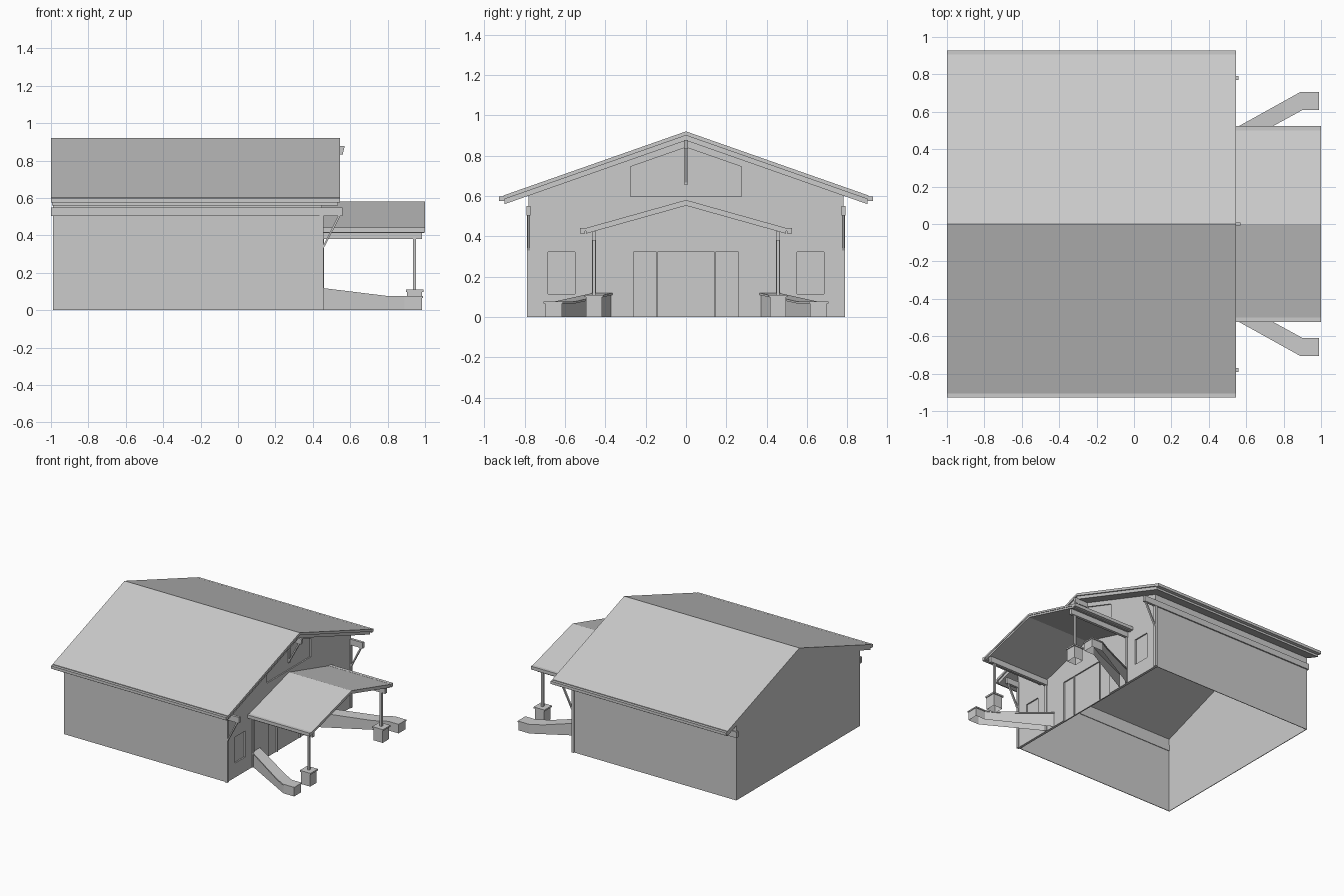
import bpy, bmesh
from mathutils import Vector

if "Cube" in bpy.data.objects:
    bpy.data.objects.remove(bpy.data.objects["Cube"])


def prism(name, pts, axis, a, b, open_bottom=False):
    """Extrude a 2D profile along an axis: x -> (y,z), y -> (x,z), z -> (x,y)."""
    place = {'x': lambda p, t: (t, p[0], p[1]),
             'y': lambda p, t: (p[0], t, p[1]),
             'z': lambda p, t: (p[0], p[1], t)}[axis]
    bm = bmesh.new()
    f = bm.faces.new([bm.verts.new(place(p, a)) for p in pts])
    ext = bmesh.ops.extrude_face_region(bm, geom=[f], use_keep_orig=True)
    off = Vector(place((0, 0), b - a))
    bmesh.ops.translate(bm, vec=off, verts=[v for v in ext['geom'] if isinstance(v, bmesh.types.BMVert)])
    bmesh.ops.recalc_face_normals(bm, faces=bm.faces)
    if open_bottom:
        low = [f for f in bm.faces if all(abs(v.co.z) < 1e-5 for v in f.verts)]
        bmesh.ops.delete(bm, geom=low, context='FACES_ONLY')
    me = bpy.data.meshes.new(name)
    bm.to_mesh(me)
    bm.free()
    ob = bpy.data.objects.new(name, me)
    bpy.context.collection.objects.link(ob)
    return ob


def box(name, x, y, z, open_bottom=False):
    return prism(name, [(x[0], y[0]), (x[1], y[0]), (x[1], y[1]), (x[0], y[1])], 'z', z[0], z[1], open_bottom)


def mirror(ob):
    m = ob.modifiers.new("mirror", 'MIRROR')
    m.use_axis = (False, True, False)
    return ob


def roof_slab(name, ridge, slope, half, thick, x0, x1):
    e = ridge - slope * half
    pts = [(-half, e), (0, ridge), (half, e), (half, e - thick), (0, ridge - thick), (-half, e - thick)]
    return prism(name, pts, 'x', x0, x1)


# Walls: sides, rear gable and front gable, open underneath
S = 0.351
gable = [(-0.78, 0), (0.78, 0), (0.78, 0.605), (0, 0.878), (-0.78, 0.605)]
mirror(box("side_wall", (-0.99, 0.44), (0.775, 0.78), (0, 0.605)))
prism("rear_gable_wall", gable, 'x', -0.99, -0.985)
front = prism("front_gable_wall", gable, 'x', 0.43, 0.45)

# Recesses for doors, windows and the gable light
openings = {
    "centre_door": [(-0.142, -0.02), (0.142, -0.02), (0.142, 0.322), (-0.142, 0.322)],
    "left_door": [(-0.26, -0.02), (-0.147, -0.02), (-0.147, 0.322), (-0.26, 0.322)],
    "right_door": [(0.147, -0.02), (0.26, -0.02), (0.26, 0.322), (0.147, 0.322)],
    "left_window": [(-0.683, 0.115), (-0.55, 0.115), (-0.55, 0.322), (-0.683, 0.322)],
    "right_window": [(0.55, 0.115), (0.683, 0.115), (0.683, 0.322), (0.55, 0.322)],
    "gable_window": [(-0.275, 0.597), (0.275, 0.597), (0.275, 0.745), (0, 0.841), (-0.275, 0.745)],
}
for name, pts in openings.items():
    cutter = prism(name + "_cutter", pts, 'x', 0.44, 0.5)
    cutter.hide_render = True
    cutter.hide_viewport = True
    cutter.display_type = 'WIRE'
    m = front.modifiers.new(name, 'BOOLEAN')
    m.operation = 'DIFFERENCE'
    m.solver = 'EXACT'
    m.object = cutter

# Main roof in two layers, with square gutters
roof_slab("roof_top", 0.92, S, 0.905, 0.02, -1.0, 0.545)
roof_slab("roof_underlayer", 0.90, S, 0.90, 0.025, -0.995, 0.535)
mirror(box("roof_gutter", (-1.0, 0.545), (0.90, 0.927), (0.575, 0.597)))

# Porch roof and gutters
roof_slab("porch_roof", 0.58, 0.28, 0.505, 0.014, 0.45, 1.0)
roof_slab("porch_underlayer", 0.566, 0.28, 0.495, 0.014, 0.45, 0.995)
mirror(box("porch_gutter", (0.45, 1.0), (0.50, 0.525), (0.415, 0.441)))

# Corner posts, eave beams and diagonal braces
mirror(box("corner_post", (0.437, 0.457), (0.768, 0.788), (0, 0.55)))
mirror(box("eave_beam", (-1.0, 0.56), (0.77, 0.79), (0.503, 0.55)))
mirror(prism("eave_brace", [(0.455, 0.325), (0.548, 0.505), (0.535, 0.505), (0.455, 0.345)], 'y', 0.772, 0.786))

# Ridge bracket over the gable window
prism("ridge_beam", [(0.44, 0.833), (0.56, 0.833), (0.57, 0.877), (0.44, 0.877)], 'y', -0.009, 0.009)
prism("ridge_brace", [(0.45, 0.655), (0.548, 0.835), (0.535, 0.835), (0.45, 0.675)], 'y', -0.007, 0.007)
box("ridge_bracket_post", (0.445, 0.456), (-0.007, 0.007), (0.655, 0.84))

# Porch beams, posts and pedestals
mirror(box("porch_beam", (0.45, 0.985), (0.445, 0.467), (0.38, 0.425)))
mirror(box("porch_wall_post", (0.445, 0.459), (0.447, 0.465), (0, 0.39)))
mirror(box("porch_post", (0.936, 0.952), (0.448, 0.464), (0.1, 0.39)))
mirror(box("pedestal", (0.904, 0.984), (0.416, 0.496), (0, 0.1), True))
mirror(box("pedestal_cap", (0.897, 0.991), (0.409, 0.503), (0.098, 0.11)))

# Angled wing walls: plan extruded, then top sloped down from the house
plan = [(0.45, 0.372), (0.80, 0.56), (0.90, 0.615), (0.985, 0.615),
        (0.985, 0.70), (0.89, 0.70), (0.80, 0.65), (0.45, 0.455)]
coping = [(0.45, 0.365), (0.80, 0.554), (0.90, 0.609), (0.99, 0.609),
          (0.99, 0.706), (0.89, 0.706), (0.80, 0.656), (0.45, 0.462)]
for name, pts, z0, z1 in (("wing_wall", plan, 0, 0.068), ("wing_coping", coping, 0.066, 0.076)):
    w = mirror(prism(name, pts, 'z', z0, z1, True))
    for v in w.data.vertices:
        if v.co.z > 0.01 and v.co.x < 0.5:
            v.co.z += 0.043
    # Split the now bent top so that each part stays planar
    bm = bmesh.new()
    bm.from_mesh(w.data)
    bmesh.ops.triangulate(bm, faces=[f for f in bm.faces if len(f.verts) > 4])
    for f in [f for f in bm.faces if len(f.verts) == 3]:
        f.normal_update()
    ends = {}
    bmesh.ops.dissolve_limit(bm, angle_limit=0.02, verts=bm.verts, edges=bm.edges)
    bm.to_mesh(w.data)
    bm.free()
